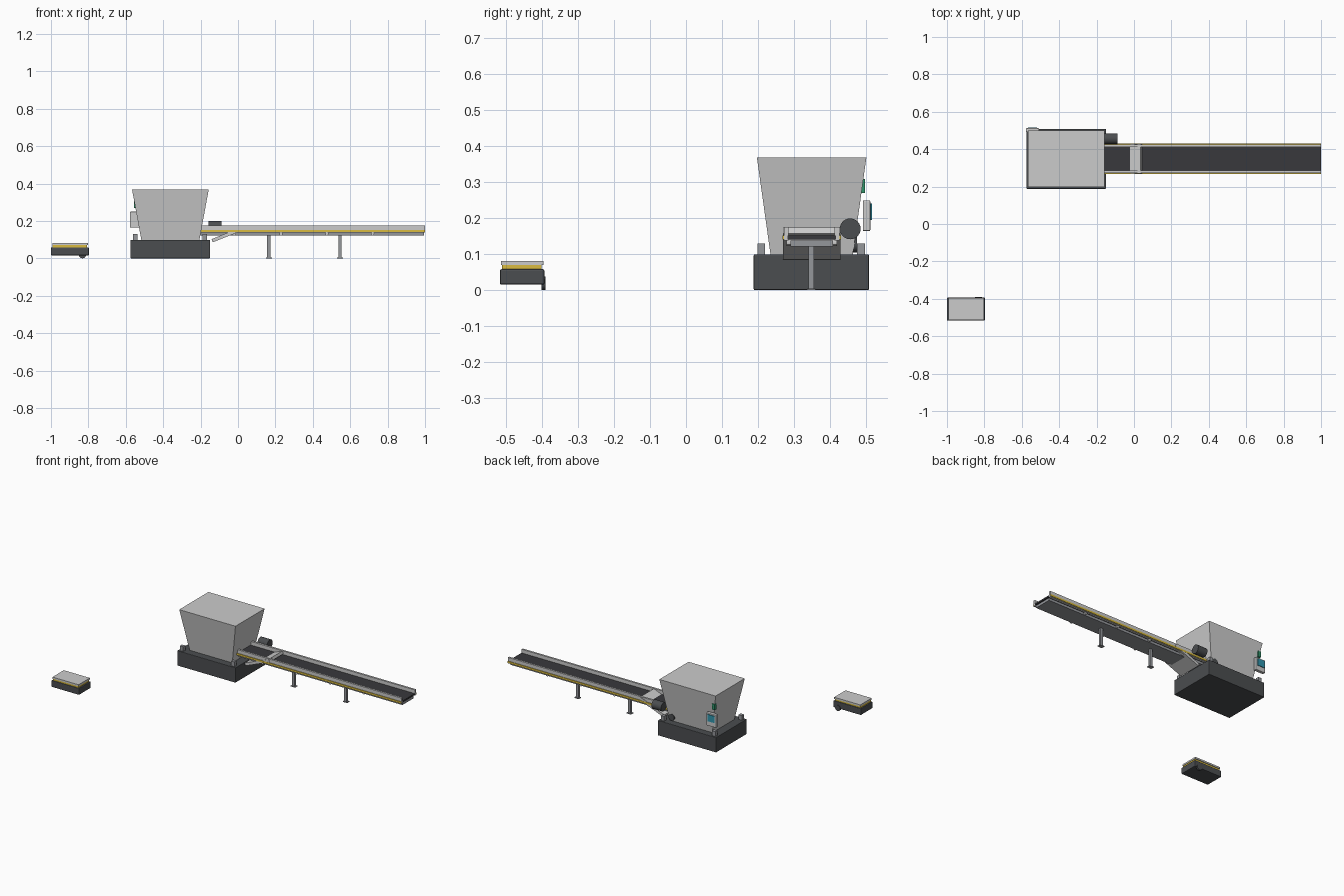
import bpy, bmesh, math

if "Cube" in bpy.data.objects:
    bpy.data.objects.remove(bpy.data.objects["Cube"])


def mat(name, r, g, b):
    m = bpy.data.materials.new(name)
    m.diffuse_color = (r, g, b, 1)
    m.use_nodes = True
    m.node_tree.nodes["Principled BSDF"].inputs["Base Color"].default_value = m.diffuse_color
    return m


DARK = mat("charcoal", 0.07, 0.075, 0.08)
BELT = mat("rubber", 0.04, 0.04, 0.045)
LIGHT = mat("light_grey", 0.55, 0.56, 0.57)
STEEL = mat("steel", 0.3, 0.31, 0.33)
YELLOW = mat("yellow", 0.7, 0.5, 0.05)
TEAL = mat("teal", 0.03, 0.3, 0.42)
GREEN = mat("green", 0.03, 0.3, 0.15)


def finish(name, bm, m):
    bmesh.ops.recalc_face_normals(bm, faces=bm.faces)
    me = bpy.data.meshes.new(name)
    bm.to_mesh(me)
    bm.free()
    ob = bpy.data.objects.new(name, me)
    bpy.context.collection.objects.link(ob)
    me.materials.append(m)
    return ob


def box(name, x, y, z, m, bevel=0):
    """Box from (min, max) pairs."""
    bm = bmesh.new()
    bmesh.ops.create_cube(bm, size=1)
    for v in bm.verts:
        v.co = [(a + b) / 2 + c * (b - a) for (a, b), c in zip((x, y, z), v.co)]
    ob = finish(name, bm, m)
    if bevel:
        mod = ob.modifiers.new("bevel", 'BEVEL')
        mod.width = bevel
        mod.segments = 2
    return ob


def cyl(name, loc, r, length, axis, m, n=24):
    bpy.ops.mesh.primitive_cylinder_add(
        vertices=n, radius=r, depth=length, location=loc,
        rotation=(math.pi / 2, 0, 0) if axis == 'y' else (0, math.pi / 2, 0))
    ob = bpy.context.object
    ob.name = name
    ob.data.materials.append(m)
    bpy.ops.object.shade_smooth_by_angle()
    return ob


# Hopper machine: base and tapered closed bin
box("machine_base", (-0.575, -0.15), (0.188, 0.508), (0, 0.099), DARK, 0.003)
bm = bmesh.new()
bmesh.ops.create_cube(bm, size=1)
for v in bm.verts:
    top = v.co.z > 0
    hx, hy = (0.205, 0.152) if top else (0.155, 0.114)
    v.co = (-0.3615 + math.copysign(hx, v.co.x),
            0.349 + math.copysign(hy, v.co.y), 0.368 if top else 0.097)
finish("hopper_bin", bm, LIGHT)

# Corner posts on the base
for i, x in enumerate((-0.55, -0.177)):
    for j, y in enumerate((0.209, 0.486)):
        box(f"corner_post_{i}{j}", (x - 0.012, x + 0.012), (y - 0.011, y + 0.011),
            (0.095, 0.13), STEEL)

# Control panel, screen and signal light
box("control_panel", (-0.577, -0.507), (0.491, 0.512), (0.164, 0.249), LIGHT, 0.003)
box("panel_screen", (-0.568, -0.518), (0.51, 0.516), (0.195, 0.24), TEAL)
box("signal_light", (-0.557, -0.537), (0.478, 0.497), (0.27, 0.308), GREEN)

# Drive motor and hand wheel
cyl("drive_motor", (-0.122, 0.456, 0.17), 0.029, 0.07, 'x', DARK)
cyl("hand_wheel", (-0.225, 0.463, 0.126), 0.021, 0.024, 'y', DARK)

# Conveyor: belt, bed, side rails and yellow trims
box("conveyor_belt", (-0.2, 1.0), (0.282, 0.416), (0.141, 0.151), BELT)
box("conveyor_bed", (-0.2, 0.995), (0.29, 0.408), (0.121, 0.137), STEEL)
for side in (-1, 1):
    def span(a, b):
        return tuple(sorted((0.349 + side * a, 0.349 + side * b)))
    box("side_rail", (-0.2, 1.0), span(0.064, 0.077), (0.137, 0.175), LIGHT)
    box("rail_trim", (-0.2, 1.0), span(0.075, 0.081), (0.14, 0.152), YELLOW)
for x in (-0.02, 0.23, 0.475, 0.72):
    cyl("return_roller", (x, 0.349, 0.131), 0.009, 0.14, 'y', LIGHT, 12)

# Sloping plate linking the base and the conveyor
plate = box("sloping_plate", (-0.095, 0.095), (-0.08, 0.08), (-0.009, 0.009), LIGHT)
plate.location = (-0.05, 0.349, 0.1295)
plate.rotation_euler = (0, -math.radians(22), 0)

# Support legs
for x in (0.165, 0.545):
    box("support_leg", (x - 0.009, x + 0.009), (0.34, 0.356), (0, 0.122), STEEL)
    box("leg_foot", (x - 0.016, x + 0.016), (0.336, 0.36), (0, 0.005), STEEL)

# Low transport cart
box("cart_body", (-1.0, -0.797), (-0.517, -0.393), (0.015, 0.058), DARK, 0.005)
box("cart_lift", (-0.992, -0.806), (-0.511, -0.401), (0.056, 0.07), YELLOW)
box("cart_top", (-0.993, -0.803), (-0.514, -0.396), (0.07, 0.081), LIGHT)
cyl("cart_wheel", (-0.832, -0.396, 0.019), 0.019, 0.012, 'y', DARK)
